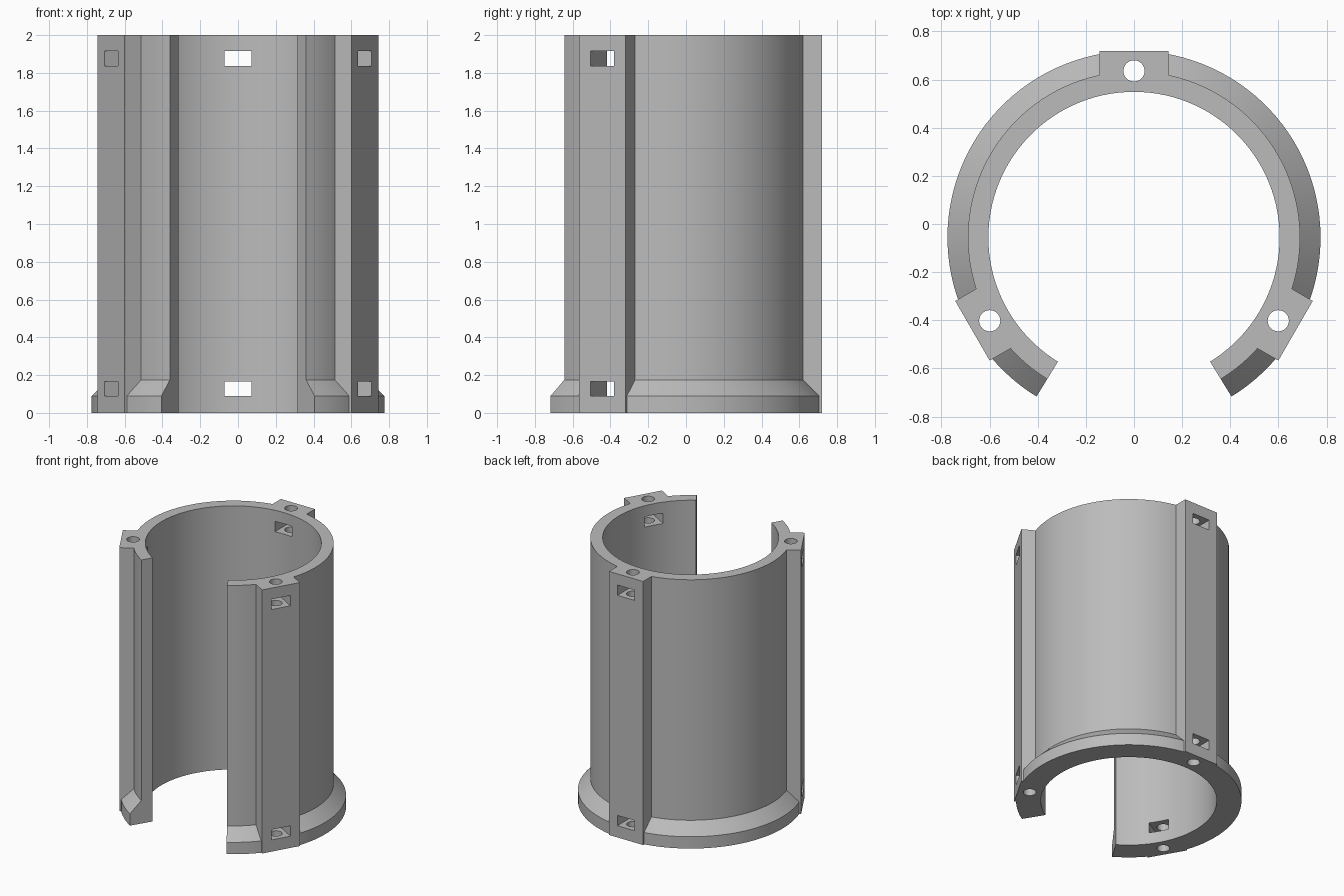
import bpy, bmesh, math
from mathutils import Matrix, Vector

cube = bpy.data.objects.get("Cube")
if cube:
    bpy.data.objects.remove(cube, do_unlink=True)

CENTRE_Y = -0.056
R_IN, R_WALL, R_FLANGE = 0.605, 0.69, 0.775
HEIGHT = 2.0
HALF_GAP = math.radians(31.5)
BOSS_ANGLES = [math.radians(a) for a in (90, 210, 330)]

grey = bpy.data.materials.new("plain grey")
grey.use_nodes = True
colour = (0.5, 0.5, 0.5, 1)
grey.diffuse_color = colour
grey.node_tree.nodes["Principled BSDF"].inputs["Base Color"].default_value = colour


def finish(name, bm):
    bmesh.ops.recalc_face_normals(bm, faces=bm.faces)
    mesh = bpy.data.meshes.new(name)
    bm.to_mesh(mesh)
    bm.free()
    mesh.materials.append(grey)
    obj = bpy.data.objects.new(name, mesh)
    bpy.context.collection.objects.link(obj)
    return obj


def radial_box(bm, angle, r0, r1, half_width, z0, z1):
    """Box spanning r0..r1 along the given direction from the axis."""
    size = Matrix.Diagonal((r1 - r0, 2 * half_width, z1 - z0, 1))
    place = Matrix.Translation(((r0 + r1) / 2, 0, (z0 + z1) / 2))
    turn = Matrix.Translation((0, CENTRE_Y, 0)) @ Matrix.Rotation(angle, 4, 'Z')
    bmesh.ops.create_cube(bm, size=1, matrix=turn @ place @ size)


def apply_boolean(target, tool, operation):
    mod = target.modifiers.new(operation.lower(), 'BOOLEAN')
    mod.operation = operation
    mod.solver = 'EXACT'
    mod.object = tool
    bpy.ops.object.select_all(action='DESELECT')
    target.select_set(True)
    bpy.context.view_layer.objects.active = target
    bpy.ops.object.modifier_apply(modifier=mod.name)
    bpy.data.objects.remove(tool, do_unlink=True)


# Open sleeve with a bevelled foot flange, revolved around the axis
profile = [(R_IN, 0), (R_FLANGE, 0), (R_FLANGE, 0.09),
           (R_WALL, 0.175), (R_WALL, HEIGHT), (R_IN, HEIGHT)]
STEPS = 96
start = -math.pi / 2 + HALF_GAP
sweep = 2 * math.pi - 2 * HALF_GAP
bm = bmesh.new()
rings = []
for i in range(STEPS + 1):
    a = start + sweep * i / STEPS
    rings.append([bm.verts.new((r * math.cos(a), CENTRE_Y + r * math.sin(a), z))
                  for r, z in profile])
n = len(profile)
for ring, following in zip(rings, rings[1:]):
    for j in range(n):
        k = (j + 1) % n
        bm.faces.new((ring[j], ring[k], following[k], following[j]))
bm.faces.new(rings[0])
bm.faces.new(rings[-1])
sleeve = finish("slotted_sleeve", bm)

# Three flat-faced bosses running the full height
bm = bmesh.new()
for angle in BOSS_ANGLES:
    radial_box(bm, angle, 0.65, 0.775, 0.143, 0, HEIGHT)
apply_boolean(sleeve, finish("bosses", bm), 'UNION')

# Rectangular nut slots near both ends of each boss
bm = bmesh.new()
for angle in BOSS_ANGLES:
    for z in (0.128, 1.876):
        radial_box(bm, angle, 0.5, 0.9, 0.072, z - 0.039, z + 0.039)
apply_boolean(sleeve, finish("slot_cutter", bm), 'DIFFERENCE')

# Rod holes along each boss
bm = bmesh.new()
for angle in BOSS_ANGLES:
    spot = Vector((0.692 * math.cos(angle), CENTRE_Y + 0.692 * math.sin(angle), 1))
    bmesh.ops.create_cone(bm, cap_ends=True, segments=32, radius1=0.044,
                          radius2=0.044, depth=2.4, matrix=Matrix.Translation(spot))
apply_boolean(sleeve, finish("hole_cutter", bm), 'DIFFERENCE')

bpy.ops.object.shade_smooth_by_angle(angle=math.radians(25))
